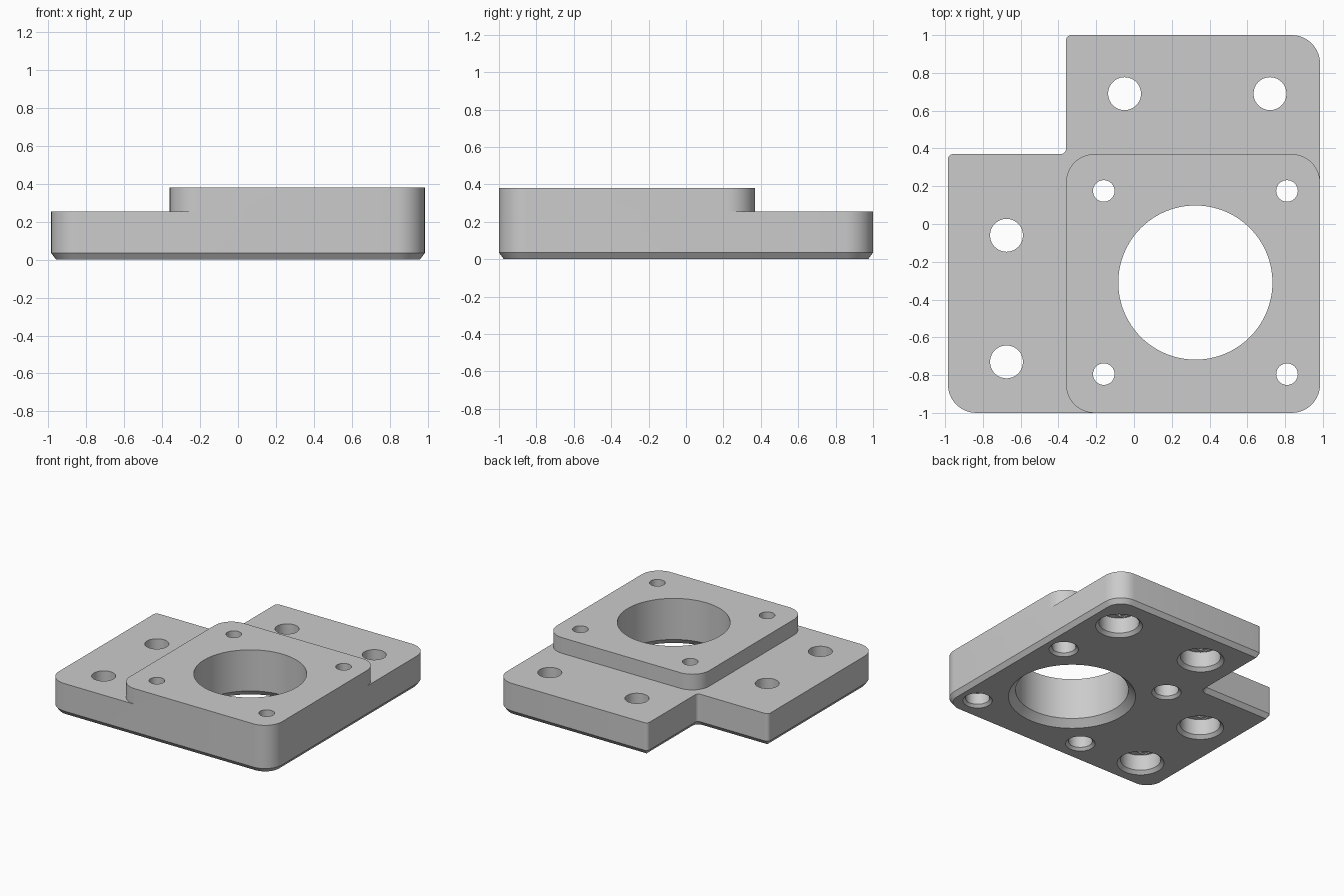
import bpy
import bmesh
import math
from mathutils import Vector

cube = bpy.data.objects.get("Cube")
if cube:
    bpy.data.objects.remove(cube, do_unlink=True)

grey = bpy.data.materials.new("light grey")
grey.use_nodes = True
colour = (0.6, 0.6, 0.6, 1)
grey.diffuse_color = colour
grey.node_tree.nodes["Principled BSDF"].inputs["Base Color"].default_value = colour

STEPS = 10
LEFT, RIGHT, INNER = -0.985, 0.985, -0.36
FRONT, BACK, LEDGE = -1.0, 1.0, 0.37
BASE_TOP, TOP = 0.255, 0.38
BIG, SMALL = 0.15, 0.028


def outline(corners, inset=0):
    """Right-angled loop with rounded corners (x, y, radius), offset inward."""
    points = []
    for i, (x, y, radius) in enumerate(corners):
        p = Vector((x, y))
        u = (p - Vector(corners[i - 1][:2])).normalized()
        v = (Vector(corners[(i + 1) % len(corners)][:2]) - p).normalized()
        r = radius - inset if u.cross(v) > 0 else radius + inset
        p = p + inset * Vector((-u.y - v.y, u.x + v.x))
        centre = p - r * u + r * v
        for k in range(STEPS + 1):
            t = math.pi / 2 * k / STEPS
            points.append(centre - v * r * math.cos(t) + u * r * math.sin(t))
    return points


def loft(bm, levels):
    """Closed solid through stacked loops of equal length."""
    rings = [[bm.verts.new((p[0], p[1], z)) for p in pts] for pts, z in levels]
    n = len(rings[0])
    for low, high in zip(rings, rings[1:]):
        for i in range(n):
            j = (i + 1) % n
            bm.faces.new((low[i], low[j], high[j], high[i]))
    bm.faces.new(rings[0][::-1])
    bm.faces.new(rings[-1])


def circle(x, y, r, n=64):
    return [(x + r * math.cos(2 * math.pi * i / n),
             y + r * math.sin(2 * math.pi * i / n)) for i in range(n)]


def rectangle(x, y, hx, hy):
    return [(x - hx, y - hy), (x + hx, y - hy), (x + hx, y + hy), (x - hx, y + hy)]


def solid(name, stacks):
    bm = bmesh.new()
    for levels in stacks:
        loft(bm, levels)
    bmesh.ops.recalc_face_normals(bm, faces=bm.faces)
    mesh = bpy.data.meshes.new(name)
    bm.to_mesh(mesh)
    bm.free()
    mesh.materials.append(grey)
    obj = bpy.data.objects.new(name, mesh)
    bpy.context.scene.collection.objects.link(obj)
    return obj


def combine(target, other, operation):
    other.hide_render = True
    mod = target.modifiers.new(operation.lower(), 'BOOLEAN')
    mod.operation, mod.solver, mod.object = operation, 'EXACT', other
    bpy.ops.object.select_all(action='DESELECT')
    bpy.context.view_layer.objects.active = target
    target.select_set(True)
    bpy.ops.object.modifier_apply(modifier=mod.name)
    bpy.data.objects.remove(other, do_unlink=True)


# L-shaped base with a chamfered lower edge
base = [(LEFT, FRONT, BIG), (RIGHT, FRONT, BIG), (RIGHT, BACK, BIG),
        (INNER, BACK, SMALL), (INNER, LEDGE, SMALL), (LEFT, LEDGE, SMALL)]
plate = solid("mounting_plate", [[(outline(base, 0.026), 0),
                                  (outline(base), 0.035),
                                  (outline(base), BASE_TOP)]])

# Raised square pad
pad = [(INNER, FRONT, BIG), (RIGHT, FRONT, BIG),
       (RIGHT, LEDGE, BIG), (INNER, LEDGE, BIG)]
combine(plate, solid("raised_pad", [[(outline(pad), BASE_TOP),
                                     (outline(pad), TOP)]]), 'UNION')

# Screw holes: position, hole radius, counterbore radius, depth, chamfer
cx, cy, spacing = 0.325, -0.31, 0.485
holes = [(cx + sx * spacing, cy + sy * spacing, 0.057, 0.087, 0.11, 0.02)
         for sx in (-1, 1) for sy in (-1, 1)]
holes += [(x, y, 0.087, 0.145, 0.15, 0.025)
          for x, y in ((-0.05, 0.69), (0.72, 0.69), (-0.675, -0.06), (-0.675, -0.73))]

# Central bore, flared at the bottom
bores = [[(circle(cx, cy, 0.51, 128), -0.05), (circle(cx, cy, 0.408, 128), 0.052),
          (circle(cx, cy, 0.408, 128), 0.5)]]
slots, squares = [], []
for x, y, r, wide, depth, c in holes:
    bores.append([(circle(x, y, wide + 2 * c), -c), (circle(x, y, wide), c),
                  (circle(x, y, wide), depth), (circle(x, y, r), depth),
                  (circle(x, y, r), 0.5)])
    # Stepped recesses in the counterbore roof
    slot = rectangle(x, y, 0.98 * math.sqrt(wide ** 2 - r ** 2), r * 1.03)
    slots.append([(slot, depth - 0.01), (slot, depth + 0.01)])
    square = rectangle(x, y, r * 1.015, r * 1.015)
    squares.append([(square, depth), (square, depth + 0.02)])

for name, stacks in (("bore_cutter", bores), ("slot_cutter", slots),
                     ("square_cutter", squares)):
    combine(plate, solid(name, stacks), 'DIFFERENCE')

bpy.ops.object.shade_smooth_by_angle(angle=math.radians(30))
